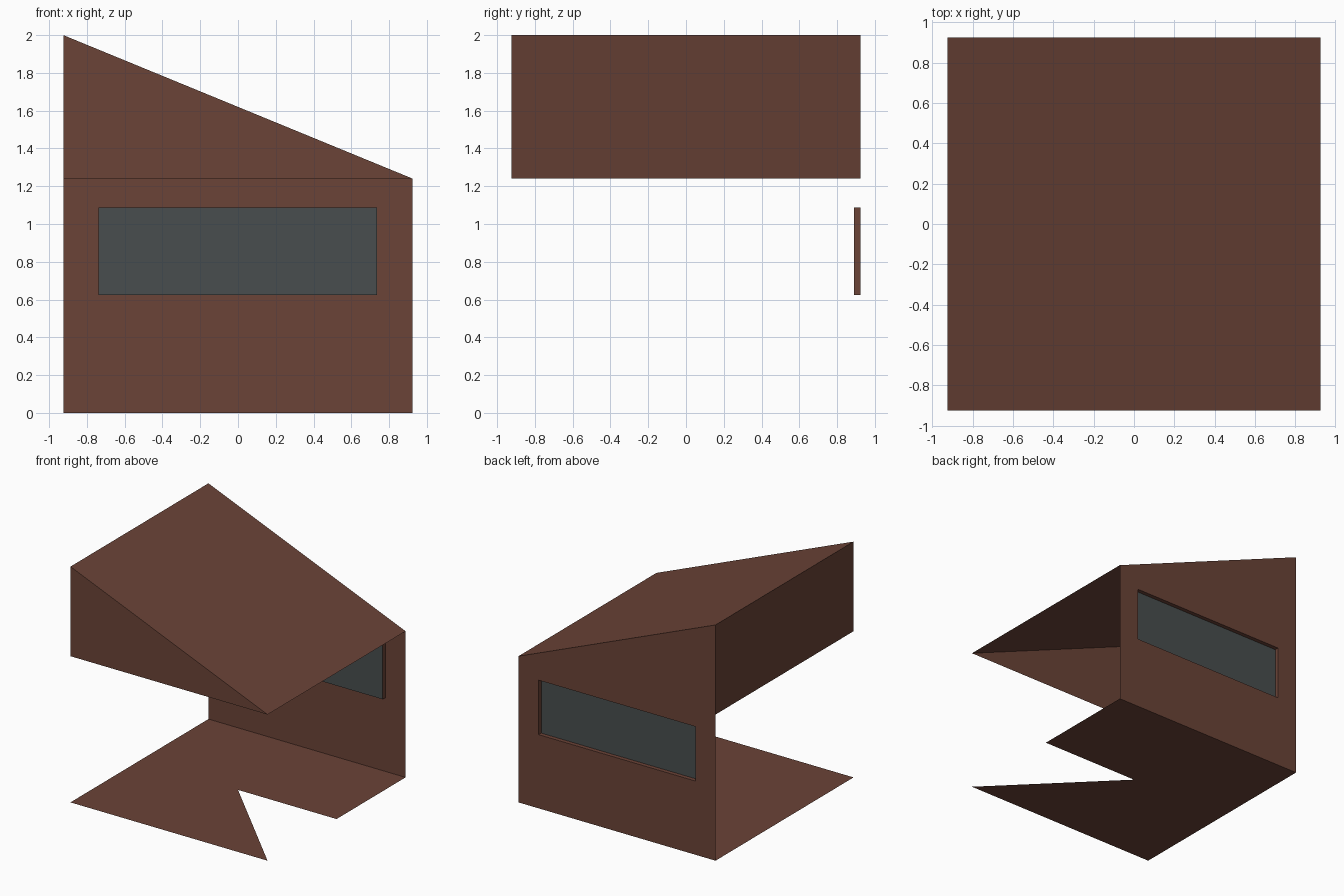
import bpy

if "Cube" in bpy.data.objects:
    bpy.data.objects.remove(bpy.data.objects["Cube"])

W = 0.925            # half width and half depth
EAVE, TOP = 1.24, 2.0
GLASS_Y = 0.89       # recessed glass plane


def material(name, rgb):
    m = bpy.data.materials.new(name)
    m.diffuse_color = (*rgb, 1)
    m.use_nodes = True
    m.node_tree.nodes["Principled BSDF"].inputs["Base Color"].default_value = m.diffuse_color
    return m


brown = material("dark brown", (0.145, 0.056, 0.038))
slate = material("slate glass", (0.066, 0.076, 0.077))


def panel(name, faces, mat):
    """Thin single-sided panel object from lists of corner points."""
    verts, polys, index = [], [], {}
    for f in faces:
        poly = []
        for p in f:
            if p not in index:
                index[p] = len(verts)
                verts.append(p)
            poly.append(index[p])
        polys.append(poly)
    me = bpy.data.meshes.new(name)
    me.from_pydata(verts, [], polys)
    me.materials.append(mat)
    ob = bpy.data.objects.new(name, me)
    bpy.context.collection.objects.link(ob)
    return ob


def ring(a, b):
    """Quads joining two four-point loops."""
    return [(a[i], b[i], b[i - 3], a[i - 3]) for i in range(4)]


# Floor with a triangular cut-out at the front right
panel("floor", [
    [(-W, -W, 0), (W, -W, 0), (0, 0, 0)],
    [(-W, -W, 0), (0, 0, 0), (-W, W, 0)],
    [(0, 0, 0), (W, 0, 0), (W, W, 0), (-W, W, 0)],
], brown)

# Sloping roof
panel("roof", [[(-W, -W, TOP), (W, -W, EAVE), (W, W, EAVE), (-W, W, TOP)]], brown)

# Front gable and upper left wall, both hanging above the open sides
panel("front_gable", [[(-W, -W, EAVE), (W, -W, EAVE), (-W, -W, TOP)]], brown)
panel("left_upper_wall", [[(-W, W, EAVE), (-W, -W, EAVE), (-W, -W, TOP), (-W, W, TOP)]], brown)

# Back wall with window opening and its reveal
outline = [(-W, W, 0), (W, W, 0), (W, W, EAVE), (-W, W, TOP)]
corners = [(-0.738, 0.625), (0.735, 0.625), (0.735, 1.087), (-0.738, 1.087)]
opening = [(x, W, z) for x, z in corners]
pane = [(x, GLASS_Y, z) for x, z in corners]
panel("back_wall", ring(outline, opening), brown)
panel("window_reveal", ring(opening, pane), brown)

# Glass
panel("window_glass", [pane[::-1]], slate)
